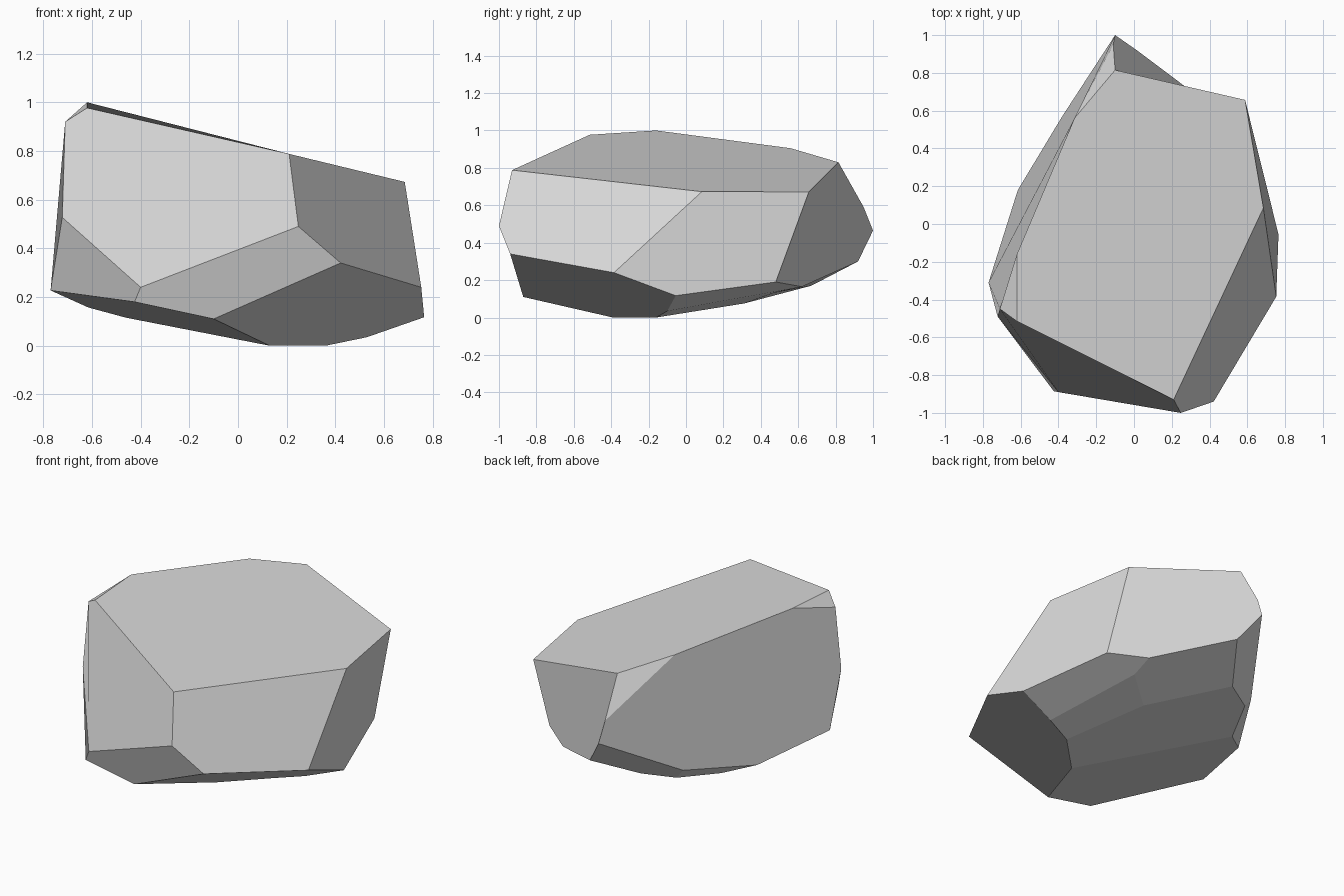
import bpy
import bmesh

# Remove the default cube
default_cube = bpy.data.objects.get("Cube")
if default_cube:
    bpy.data.objects.remove(default_cube, do_unlink=True)


def make_material(name, colour):
    material = bpy.data.materials.new(name)
    material.use_nodes = True
    material.diffuse_color = colour
    material.node_tree.nodes["Principled BSDF"].inputs["Base Color"].default_value = colour
    return material


def make_faceted_stone(name, corner_groups, facets, material):
    """Join lettered corners into flat-shaded facets, one per word."""
    bm = bmesh.new()
    corners = {}
    for letters, points in corner_groups:
        for letter, point in zip(letters, points):
            corners[letter] = bm.verts.new(point)
    for facet in facets:
        bm.faces.new([corners[letter] for letter in facet])
    bmesh.ops.recalc_face_normals(bm, faces=bm.faces[:])
    mesh = bpy.data.meshes.new(name)
    bm.to_mesh(mesh)
    bm.free()
    mesh.materials.append(material)
    stone = bpy.data.objects.new(name, mesh)
    bpy.context.collection.objects.link(stone)
    return stone


# Corners of the sloping top
top_rim = [(.21, -.93, .788), (-.62, -.515, .977), (-.62, -.16, 1), (-.315, .56, .905),
           (-.1, .815, .83), (.588, .657, .672), (.685, .085, .673)]

# Widest corners round the front, sides and back
front_corners = [(.248, -1, .49), (.422, -.94, .34), (-.4, -.89, .24), (-.722, -.49, .527),
                 (-.71, -.45, .92)]
side_corners = [(.753, -.385, .24), (.765, -.055, .117), (.6, .48, .19), (-.77, -.31, .227)]
back_corners = [(-.11, .95, .59), (-.1, 1, .465), (.015, .92, .3), (.41, .62, .165),
                (-.38, .57, .21)]

# Bevelled underside and the small resting edge
under_corners = [(-.425, -.885, .18), (-.1, -.87, .11), (.53, -.1, .035), (.39, .47, .132),
                 (.19, .31, .075), (-.16, .67, .17), (-.335, .57, .152), (-.46, .31, .115),
                 (-.615, .18, .157)]
resting_edge = [(.13, -.39, 0), (.36, -.16, 0)]

corner_groups = [("ABCDEFG", top_rim), ("mlnqh", front_corners), ("ijkr", side_corners),
                 ("vwxac", back_corners), ("opufzyedb", under_corners), ("st", resting_edge)]

# Facets grouped by the side they face
top_facets = ["BAGFEDC", "CBh", "EvD"]
front_facets = ["BhqnmA", "mnopl", "qron"]
side_facets = ["AmliG", "ijkFG", "brqhCDvwc"]
back_facets = ["FkaxwvE", "xyecw", "edbc"]
under_facets = ["stujilp", "sdbrop", "ufzt", "afzyx", "tzyeds", "jufak"]

make_faceted_stone(
    "rock",
    corner_groups,
    top_facets + front_facets + side_facets + back_facets + under_facets,
    make_material("stone grey", (.7, .7, .7, 1)),
)
